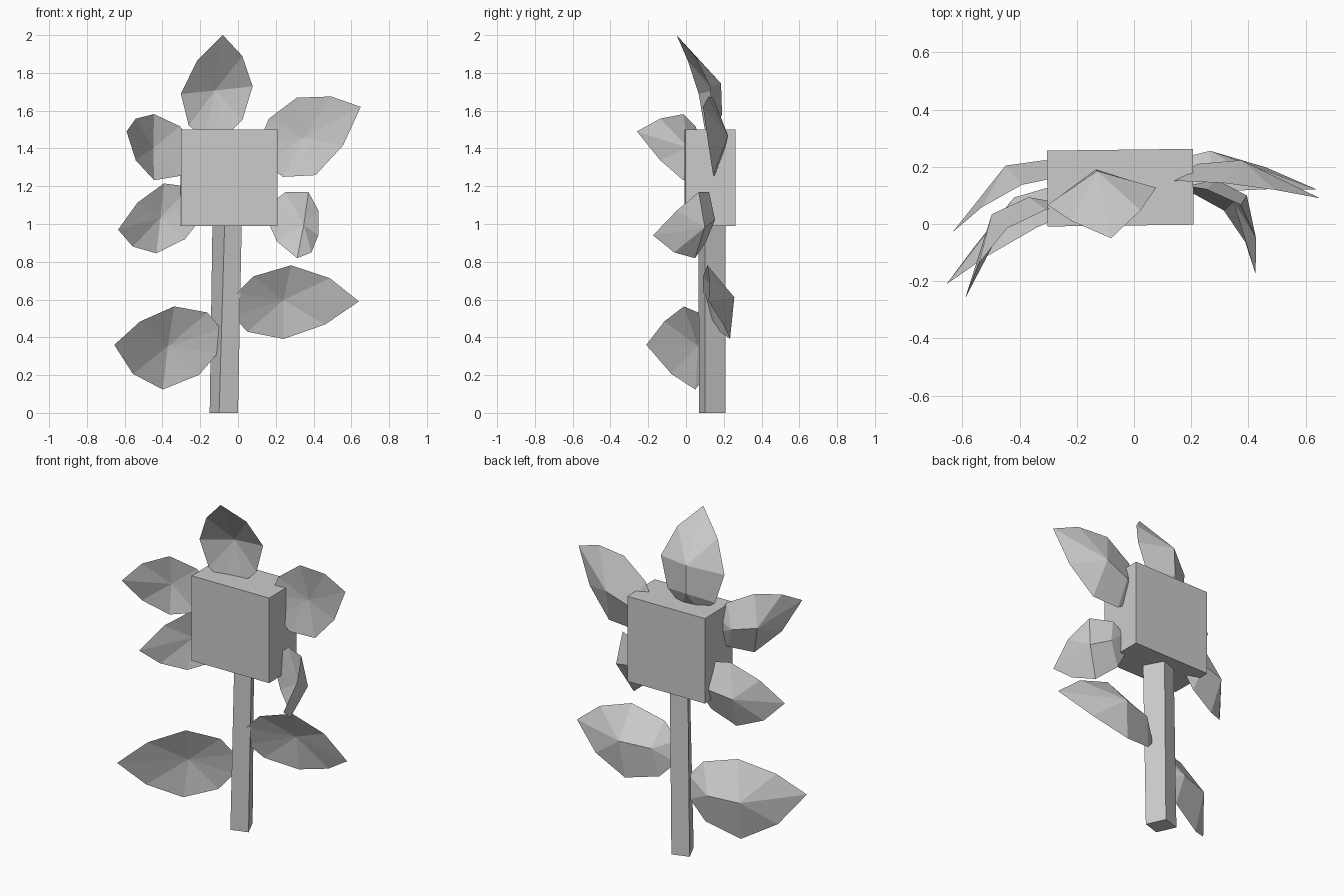
import bpy, bmesh, math
from mathutils import Vector

if "Cube" in bpy.data.objects:
    bpy.data.objects.remove(bpy.data.objects["Cube"])


def finish(bm, name):
    bmesh.ops.recalc_face_normals(bm, faces=bm.faces[:])
    me = bpy.data.meshes.new(name)
    bm.to_mesh(me)
    bm.free()
    ob = bpy.data.objects.new(name, me)
    bpy.context.collection.objects.link(ob)
    return ob


# half outline of a leaf: (position along length, fraction of half width)
HALF = [(0.0, 0.3), (0.13, 0.75), (0.43, 1.0), (0.75, 0.63)]


def leaf(name, base, tip, side, rim, back, sway=0.0, thick=0.05):
    """Cupped low-poly leaf: rim, back and thick are depths behind the base-tip line,
    sway shifts the middle towards one side."""
    base, tip, side = Vector(base), Vector(tip), Vector(side)
    axis = tip - base
    n = axis.cross(side).normalized()
    if n.y < 0:
        n = -n
    bm = bmesh.new()

    def v(t, s, d):
        s += sway * math.sin(math.pi * t)
        return bm.verts.new(base + axis * t + side * s + n * d)

    left, right = [[v(t, sg * s, rim * math.sin(math.pi * t)) for t, s in HALF]
                   for sg in (-1, 1)]
    end = v(1, 0, 0)
    hollow = v(0.4, 0, back - thick)
    r0, r1 = v(0.16, 0, back * 0.7), v(0.44, 0, back)
    # hollow front
    loop = left + [end] + right[::-1]
    for i, a in enumerate(loop):
        bm.faces.new((a, loop[(i + 1) % len(loop)], hollow))
    # ridged back
    for p in (left, right):
        bm.faces.new((p[0], p[1], r0))
        bm.faces.new((p[1], p[2], r1, r0))
        bm.faces.new((p[2], p[3], r1))
        bm.faces.new((p[3], end, r1))
    bm.faces.new((left[0], right[0], r0))
    return finish(bm, name)


# square flower head
bpy.ops.mesh.primitive_cube_add(size=1, location=(-0.048, 0.127, 1.245),
                                rotation=(0, 0, math.radians(0.7)))
head = bpy.context.object
head.name = "flower_head"
head.scale = (0.51, 0.265, 0.51)

# slightly leaning stem, turned about its length
bm = bmesh.new()
low = [(-0.10, 0.07), (0.0, 0.10), (-0.05, 0.21), (-0.15, 0.18)]
high = [(-0.07, 0.065), (0.02, 0.10), (-0.04, 0.21), (-0.135, 0.175)]
a = [bm.verts.new((x, y, 0)) for x, y in low]
b = [bm.verts.new((x, y, 1.02)) for x, y in high]
bm.faces.new(a)
bm.faces.new(b)
for i in range(4):
    j = (i + 1) % 4
    bm.faces.new((a[i], a[j], b[j], b[i]))
finish(bm, "stem")

# petals around the head
leaf("petal_top", (-0.12, 0.12, 1.46), (-0.08, -0.05, 2.0), (0.19, 0.03, 0.02), 0.055, 0.15)
leaf("petal_upper_right", (0.13, 0.15, 1.38), (0.65, 0.09, 1.62), (-0.05, 0.0, 0.205),
     0.02, 0.1, -0.1)
leaf("petal_lower_right", (0.17, 0.13, 1.06), (0.425, -0.175, 0.94), (0.03, 0.01, 0.175),
     0.09, 0.155)
leaf("petal_lower_left", (-0.2, 0.17, 1.07), (-0.635, -0.03, 0.97), (0.02, 0.0, 0.185),
     0.06, 0.135)
leaf("petal_upper_left", (-0.24, 0.07, 1.38), (-0.59, -0.26, 1.49), (0.0, 0.0, 0.175),
     0.08, 0.15, -0.12)

# stem leaves
leaf("leaf_right", (-0.02, 0.11, 0.57), (0.64, 0.12, 0.59), (0.02, -0.06, 0.195),
     0.06, 0.145, -0.05)
leaf("leaf_left", (-0.1, 0.11, 0.38), (-0.655, -0.21, 0.36), (0.03, -0.03, 0.22),
     0.05, 0.14, -0.17)
